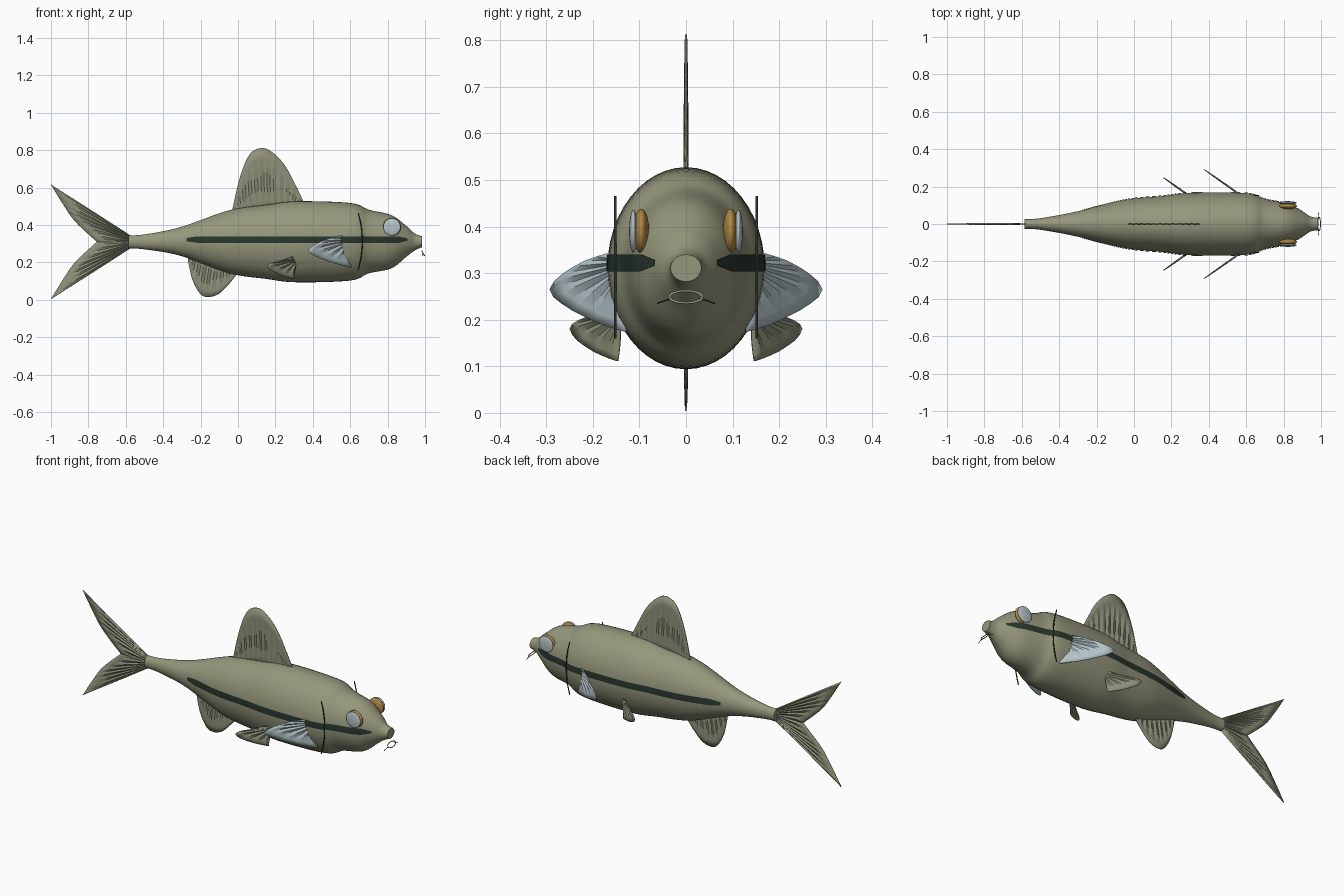
import bpy, math

if "Cube" in bpy.data.objects:
    bpy.data.objects.remove(bpy.data.objects["Cube"])


def material(name, rgb):
    m = bpy.data.materials.new(name)
    m.diffuse_color = (*rgb, 1)
    m.use_nodes = True
    m.node_tree.nodes["Principled BSDF"].inputs["Base Color"].default_value = m.diffuse_color
    return m


OLIVE = material("olive skin", (0.30, 0.31, 0.20))
FIN = material("olive fin", (0.27, 0.28, 0.19))
DARK = material("dark green", (0.022, 0.036, 0.026))
SILVER = material("pale silver blue", (0.47, 0.57, 0.60))
GOLD = material("gold", (0.42, 0.24, 0.055))
LIP = material("pale lip", (0.40, 0.38, 0.25))


def add_mesh(name, verts, faces, mat, angle=40):
    me = bpy.data.meshes.new(name)
    me.from_pydata(verts, [], faces)
    me.materials.append(mat)
    ob = bpy.data.objects.new(name, me)
    bpy.context.collection.objects.link(ob)
    bpy.ops.object.select_all(action='DESELECT')
    ob.select_set(True)
    bpy.context.view_layer.objects.active = ob
    bpy.ops.object.shade_smooth_by_angle(angle=math.radians(angle))
    return ob


def spline(pts, t):
    """Catmull-Rom through pts, t from 0 to 1"""
    n = len(pts) - 1
    i = min(int(t * n), n - 1)
    f = t * n - i
    a, b, c, d = (pts[max(0, min(n, i + k))] for k in (-1, 0, 1, 2))
    return [0.5 * (2 * q + (r - p) * f + (2 * p - 5 * q + 4 * r - s) * f * f
                   + (3 * q - p - 3 * r + s) * f ** 3) for p, q, r, s in zip(a, b, c, d)]


def tube(name, pts, r, mat, cyclic=False):
    cu = bpy.data.curves.new(name, 'CURVE')
    cu.dimensions = '3D'
    cu.bevel_depth = r
    cu.bevel_resolution = 2
    cu.use_fill_caps = True
    sp = cu.splines.new('POLY')
    sp.points.add(len(pts) - 1)
    for p, co in zip(sp.points, pts):
        p.co = (*co, 1)
    sp.use_cyclic_u = cyclic
    cu.materials.append(mat)
    ob = bpy.data.objects.new(name, cu)
    bpy.context.collection.objects.link(ob)


# Body: elliptical sections lofted from tail to snout (x, half width, top, bottom)
STATIONS = [(-0.585, 0.027, 0.345, 0.275), (-0.50, 0.031, 0.35, 0.270), (-0.31, 0.066, 0.388, 0.236),
            (-0.05, 0.129, 0.478, 0.143), (0.15, 0.150, 0.508, 0.112), (0.31, 0.167, 0.527, 0.094),
            (0.60, 0.165, 0.518, 0.103), (0.70, 0.134, 0.482, 0.142), (0.82, 0.108, 0.453, 0.168),
            (0.90, 0.068, 0.395, 0.230), (0.945, 0.040, 0.355, 0.264), (0.985, 0.033, 0.34, 0.282)]
SEG, RINGS = 48, 88
verts, faces = [], []
for i in range(RINGS + 1):
    x, w, top, bot = spline(STATIONS, i / RINGS)
    for k in range(SEG):
        a = 2 * math.pi * k / SEG
        verts.append((x, w * math.cos(a), (top + bot) / 2 + (top - bot) / 2 * math.sin(a)))
for i in range(RINGS):
    for k in range(SEG):
        k2 = (k + 1) % SEG
        faces.append((i * SEG + k, i * SEG + k2, (i + 1) * SEG + k2, (i + 1) * SEG + k))
faces.append(tuple(reversed(range(SEG))))
faces.append(tuple(RINGS * SEG + k for k in range(SEG)))
body = add_mesh("body", verts, [f[::-1] for f in faces], OLIVE, 50)


# Pleated fin: rays run from a base line to a curved outline, placed by a mapping (u, v, offset)
def fin(name, base, outline, place, mat, rays=11, pleat=0.003):
    cols, rows = rays * 2, 6
    verts, faces = [], []
    for i in range(cols + 1):
        t = i / cols
        b = [p + (q - p) * t for p, q in zip(*base)]
        o = spline(outline, t)
        for j in range(rows + 1):
            f = j / rows
            off = pleat * (1 if i % 2 else -1) * math.sin(math.pi * min(1, f * 0.85 + 0.1))
            verts.append(place(b[0] + (o[0] - b[0]) * f, b[1] + (o[1] - b[1]) * f, off))
    n = rows + 1
    for i in range(cols):
        for j in range(rows):
            faces.append((i * n + j, (i + 1) * n + j, (i + 1) * n + j + 1, i * n + j + 1))
    ob = add_mesh(name, verts, faces, mat, 20)
    mod = ob.modifiers.new("thickness", 'SOLIDIFY')
    mod.thickness = 0.004
    mod.offset = 0


def upright(u, v, off):
    return (u, off, v)


fin("dorsal_fin", [(-0.03, 0.45), (0.35, 0.50)],
    [(-0.032, 0.475), (0.01, 0.655), (0.06, 0.775), (0.122, 0.812), (0.18, 0.792),
     (0.25, 0.72), (0.31, 0.61), (0.352, 0.522)], upright, FIN, 12)
fin("anal_fin", [(-0.265, 0.26), (0.0, 0.18)],
    [(-0.268, 0.215), (-0.245, 0.11), (-0.205, 0.035), (-0.165, 0.015), (-0.105, 0.03),
     (-0.045, 0.088), (0.0, 0.145)], upright, FIN, 9)
for name, s in (("upper", 1), ("lower", -1)):
    fin("tail_" + name, [(-0.575, 0.31 + s * 0.033), (-0.575, 0.31)],
        [(-1.0, 0.31 + s * 0.306), (-0.935, 0.31 + s * 0.20), (-0.87, 0.31 + s * 0.108),
         (-0.755, 0.31)], upright, FIN, 7)

for side, s in (("left", 1), ("right", -1)):
    # Paired fins stand upright and sweep back from the flank
    def swept(x0):
        return lambda y, z, off: (x0 - (y - 0.165) * 1.42 + off * 0.6, s * (y + off * 0.8), z)

    fin("pectoral_fin_" + side, [(0.135, 0.335), (0.135, 0.30)],
        [(0.145, 0.346), (0.17, 0.342), (0.215, 0.327), (0.262, 0.300), (0.292, 0.265),
         (0.265, 0.234), (0.22, 0.208), (0.18, 0.19), (0.13, 0.174)], swept(0.555), SILVER, 8)
    fin("pelvic_fin_" + side, [(0.14, 0.225), (0.14, 0.20)],
        [(0.14, 0.24), (0.165, 0.225), (0.20, 0.210), (0.235, 0.197), (0.248, 0.18),
         (0.235, 0.158), (0.205, 0.136), (0.175, 0.121), (0.147, 0.111)], swept(0.275), FIN, 7)

    # Lateral stripe: thin sheet hugging the flank, tapered at both ends
    verts, faces, ts = [], [], []
    for i in range(601):
        st = spline(STATIONS, i / 600)
        if -0.28 <= st[0] <= 0.91:
            ts.append(st)
    ts = ts[::4]
    for x, w, top, bot in ts:
        taper = min(1, 0.45 + (x + 0.28) / 0.12, 0.3 + (0.91 - x) / 0.08)
        for k in range(4):
            z = 0.322 + 0.018 * taper * (k / 1.5 - 1)
            e = (z - (top + bot) / 2) / ((top - bot) / 2)
            verts.append((x, s * (w * math.sqrt(max(0, 1 - e * e)) + 0.003), z))
    for i in range(len(ts) - 1):
        for k in range(3):
            f = (i * 4 + k, (i + 1) * 4 + k, (i + 1) * 4 + k + 1, i * 4 + k + 1)
            faces.append(f if s < 0 else f[::-1])
    add_mesh("side_stripe_" + side, verts, faces, DARK, 60)

    # Gill line
    gill = [(0.643, 0.465), (0.660, 0.39), (0.665, 0.31), (0.660, 0.235), (0.643, 0.16)]
    pts = [spline(gill, i / 20) for i in range(21)]
    tube("gill_line_" + side, [(x, s * 0.152, z) for x, z in pts], 0.003, DARK)

    # Eye: gold flattened ball with a pale lens outside it
    for part, y, rad, depth, mat in (("eye_ring_", 0.096, 0.048, 0.017, GOLD),
                                     ("eye_lens_", 0.113, 0.046, 0.009, SILVER)):
        bpy.ops.mesh.primitive_uv_sphere_add(segments=32, ring_count=16, radius=1,
                                             location=(0.823, s * y, 0.390))
        ob = bpy.context.object
        ob.name = part + side
        ob.scale = (rad, depth, rad)
        ob.data.materials.append(mat)
        bpy.ops.object.shade_smooth()

    # Barbel beside the mouth
    tube("barbel_" + side, [(0.985, s * 0.028, 0.246), (0.988, s * 0.045, 0.241),
                            (0.985, s * 0.062, 0.235)], 0.0015, DARK)

# Mouth: small oval lip ring under the snout
tube("mouth", [(0.99 - 0.007 * math.sin(a), 0.035 * math.cos(a), 0.249 + 0.013 * math.sin(a))
               for a in (2 * math.pi * i / 32 for i in range(32))], 0.0025, LIP, True)
